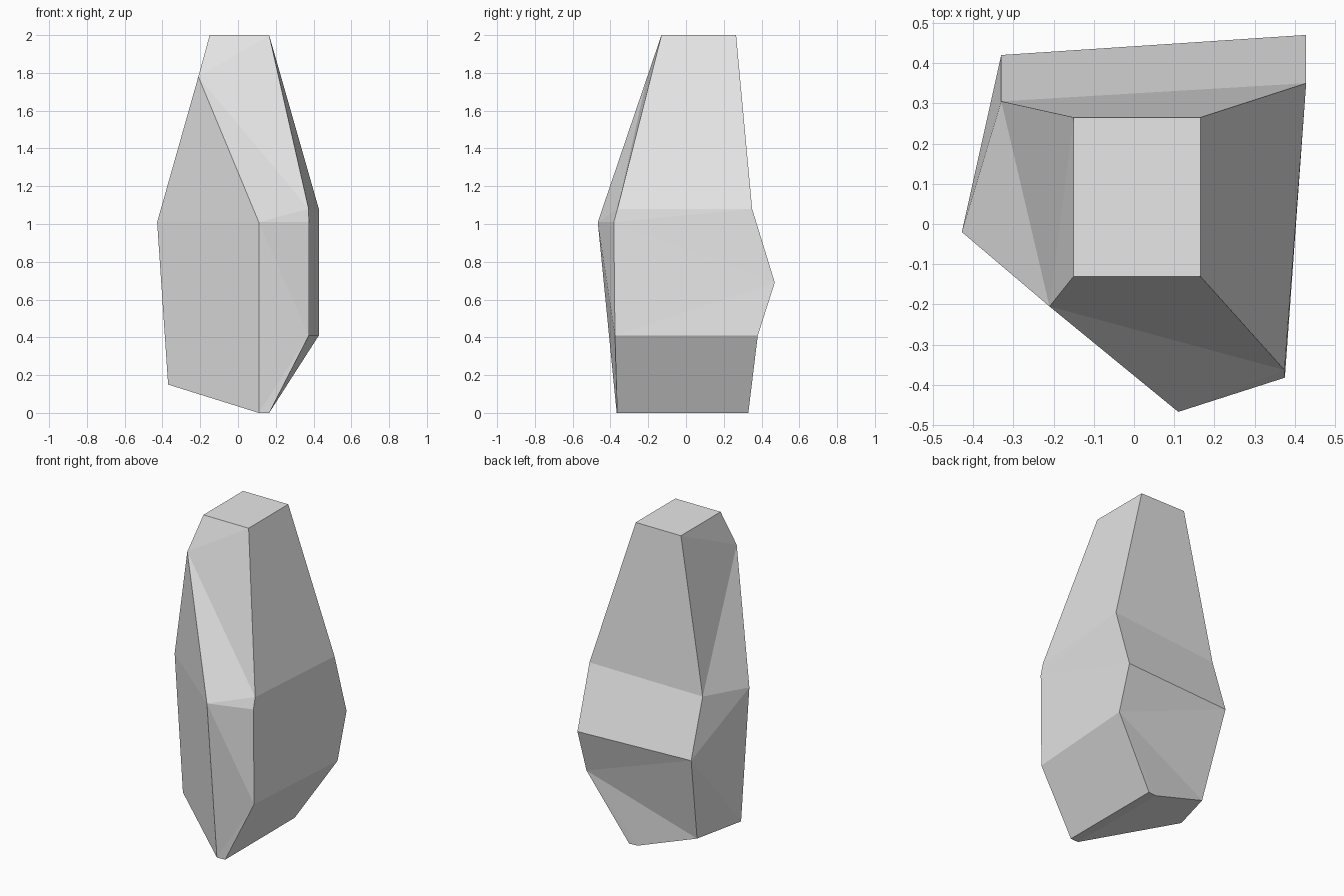
import bpy, bmesh

if "Cube" in bpy.data.objects:
    bpy.data.objects.remove(bpy.data.objects["Cube"])

# Corner points of the faceted rock shard, one letter each
P = dict(
    # flat cap
    a=(-.15, -.13, 2), b=(.165, -.13, 2), c=(.165, .265, 2), d=(-.15, .265, 2),
    # front ridge and right front corner
    e=(-.21, -.205, 1.78), f=(.11, -.467, 1.01), g=(.375, -.382, 1.01),
    h=(.374, -.363, 1.08), i=(.375, -.376, .41),
    # right back corner
    j=(.428, .35, 1.08), k=(.428, .47, .69), l=(.428, .38, .41),
    # left side
    m=(-.428, -.02, 1.01), n=(-.33, .305, 1.05), o=(-.33, .42, .69),
    # foot
    p=(.11, -.367, 0), q=(.165, -.364, 0), r=(.165, .33, 0), u=(.11, .324, 0),
    s=(-.273, .28, .13), t=(-.37, -.02, .15))

# Facets: cap, front, right, back, left, underside
FACETS = ("abcd abhgfe fgiqp "
          "bcjh hjklig lrqi "
          "cdnj jnok kosurl "
          "aemnd efm mfpt mnost "
          "pqru pust").split()

bm = bmesh.new()
v = {name: bm.verts.new(co) for name, co in P.items()}
for facet in FACETS:
    bm.faces.new([v[ch] for ch in facet])
bmesh.ops.recalc_face_normals(bm, faces=bm.faces)
bmesh.ops.triangulate(bm, faces=[fc for fc in bm.faces if len(fc.verts) > 4])
bmesh.ops.recalc_face_normals(bm, faces=bm.faces)

mesh = bpy.data.meshes.new("rock_shard")
bm.to_mesh(mesh)
bm.free()
rock = bpy.data.objects.new("rock_shard", mesh)
bpy.context.collection.objects.link(rock)

# One pale grey stone colour
stone = bpy.data.materials.new("pale grey stone")
stone.diffuse_color = (.8, .8, .8, 1)
stone.use_nodes = True
stone.node_tree.nodes["Principled BSDF"].inputs["Base Color"].default_value = stone.diffuse_color
mesh.materials.append(stone)
